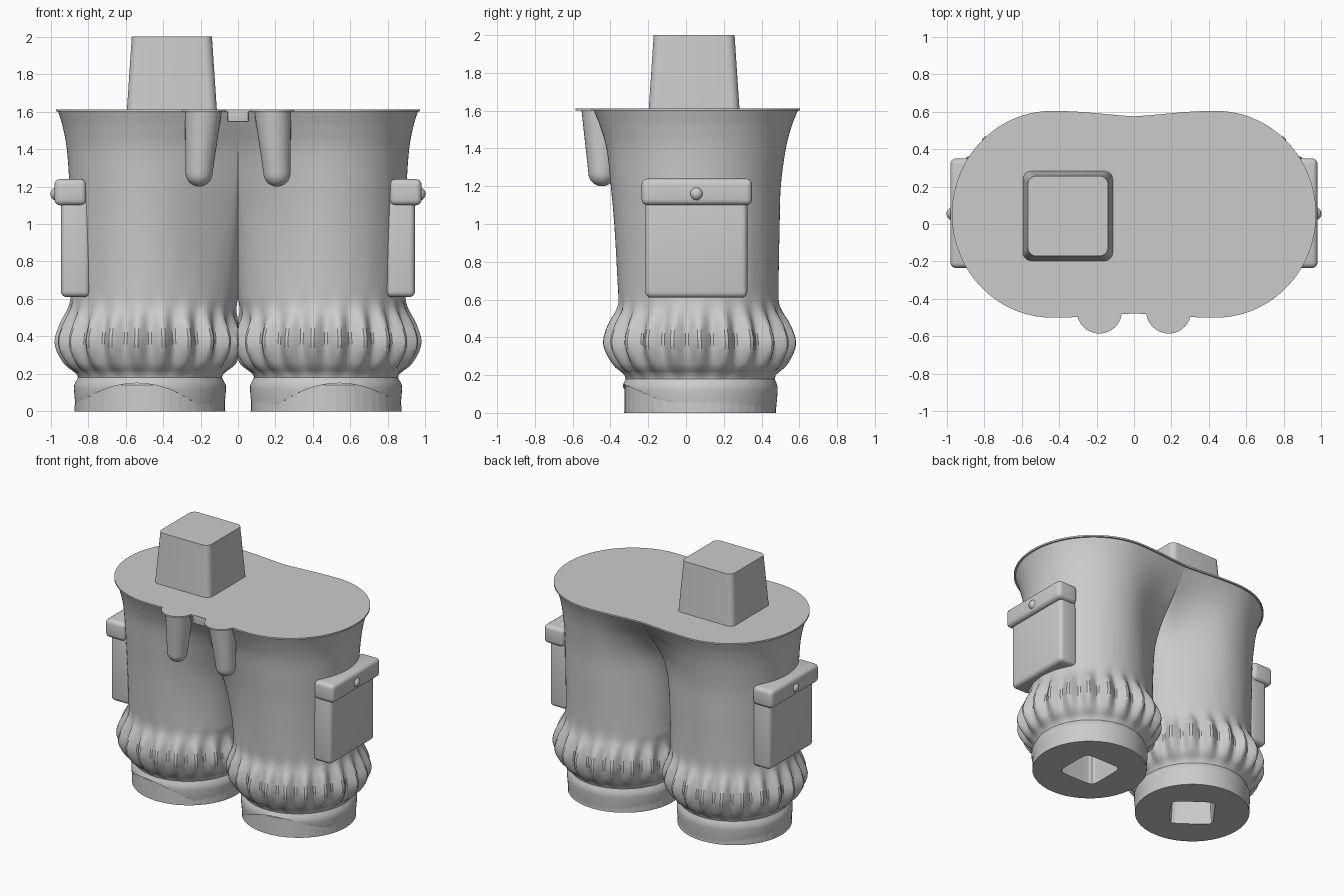
import bpy, bmesh, math
from mathutils import Vector

if "Cube" in bpy.data.objects:
    bpy.data.objects.remove(bpy.data.objects["Cube"])

GREY = bpy.data.materials.new("plain grey")
GREY.use_nodes = True
GREY.diffuse_color = (0.6, 0.6, 0.6, 1)
GREY.node_tree.nodes["Principled BSDF"].inputs["Base Color"].default_value = (0.6, 0.6, 0.6, 1)


def finish(bm, name, angle=35):
    bmesh.ops.recalc_face_normals(bm, faces=bm.faces)
    mesh = bpy.data.meshes.new(name)
    bm.to_mesh(mesh)
    bm.free()
    for p in mesh.polygons:
        p.use_smooth = True
    mesh.set_sharp_from_angle(angle=math.radians(angle))
    mesh.materials.append(GREY)
    ob = bpy.data.objects.new(name, mesh)
    bpy.context.scene.collection.objects.link(ob)
    return ob


def loft(name, rings, cap_start=True, cap_end=True, angle=35):
    bm = bmesh.new()
    loops = [[bm.verts.new(p) for p in ring] for ring in rings]
    n = len(loops[0])
    for a, b in zip(loops, loops[1:]):
        for i in range(n):
            j = (i + 1) % n
            bm.faces.new((a[i], a[j], b[j], b[i]))
    if cap_start:
        bm.faces.new(loops[0][::-1])
    if cap_end:
        bm.faces.new(loops[-1])
    return finish(bm, name, angle)


def box(name, lo, hi, bevel):
    bm = bmesh.new()
    bmesh.ops.create_cube(bm, size=1)
    lo, hi = Vector(lo), Vector(hi)
    for v in bm.verts:
        v.co = (lo + hi) / 2 + v.co * (hi - lo)
    bmesh.ops.bevel(bm, geom=bm.edges[:], offset=bevel, segments=4,
                    profile=0.5, affect='EDGES')
    return finish(bm, name)


def curve_at(table, z):
    """Smooth interpolation of table rows, keyed by their first value."""
    last = len(table) - 1
    k = next((i for i in range(last) if z <= table[i + 1][0]), last - 1)

    def slope(i, c):
        a, b = table[max(i - 1, 0)], table[min(i + 1, last)]
        return (b[c] - a[c]) / (b[0] - a[0])

    p, q = table[k], table[k + 1]
    h = q[0] - p[0]
    t = (z - p[0]) / h
    return [(2 * t**3 - 3 * t**2 + 1) * p[c] + (t**3 - 2 * t**2 + t) * h * slope(k, c)
            + (3 * t**2 - 2 * t**3) * q[c] + (t**3 - t**2) * h * slope(k + 1, c)
            for c in range(1, len(p))]


# height, centre x, x radius, y radius, centre y, ruffle, front web, back web
TROUSER = [
    (0.00, .47, .395, .400, .075, 0, 0, 0),
    (0.14, .47, .405, .410, .075, 0, 0, 0),
    (0.19, .47, .385, .395, .075, 0, 0, 0),
    (0.25, .47, .445, .450, .075, .012, 0, 0),
    (0.36, .47, .485, .490, .072, .026, 0, 0),
    (0.46, .47, .465, .470, .070, .022, 0, 0),
    (0.56, .47, .430, .430, .068, .005, .08, .08),
    (0.65, .47, .420, .425, .065, 0, .15, .10),
    (1.00, .47, .425, .438, .058, 0, .50, .25),
    (1.20, .47, .430, .450, .052, 0, .70, .45),
    (1.40, .462, .452, .475, .054, 0, .86, .75),
    (1.52, .448, .488, .508, .052, 0, .93, .89),
    (1.60, .435, .525, .540, .052, 0, .955, .94),
]
LOBES, POINTS = 22, 176


def section(z, side, grow=0):
    cx, rx, ry, cy, ruffle, front, back = curve_at(TROUSER, z)
    reach = min(max((z - 0.4) / 0.2, 0), 1)
    ring = []
    for i in range(POINTS):
        t = 2 * math.pi * (i + 0.5) / POINTS
        c, s = math.cos(t), math.sin(t)
        r = grow + ruffle * math.cos(LOBES * t)
        if c >= 0:
            x, y = cx + (rx + r) * c, (ry + r) * s
        else:
            # the inner side widens into the web between both legs
            web = max(back if s > 0 else front, 0)
            q = (1 - web) * abs(s) + web * (0.5 + 0.5 * math.cos(math.pi * c))
            inner = (rx + r) * (1 - reach) + max(cx, rx + r) * reach
            x = max(cx + inner * c, 0)
            y = math.copysign((ry + r) * (web + (1 - web) * q), s)
        ring.append(Vector((side * x, cy + y, z)))
    return ring


def circle(cx, cy, z, r, n=32):
    return [(cx + r * math.cos(2 * math.pi * i / n),
             cy + r * math.sin(2 * math.pi * i / n), z) for i in range(n)]


def socket_ring(cx, cy, z, half, turn, n):
    ring = []
    for i in range(n):
        a = 2 * math.pi * i / n
        c, s = math.cos(a - turn), math.sin(a - turn)
        r = half / (abs(c)**8 + abs(s)**8) ** 0.125
        ring.append((cx + r * math.cos(a), cy + r * math.sin(a), z))
    return ring


STEPS = 80
for side, label in ((1, "left"), (-1, "right")):
    # trouser leg with gathered cuff, its lower edge lifted over the toe
    rings = [section(1.6 * k / STEPS, side) for k in range(STEPS + 1)]
    for ring in rings:
        for p in ring:
            toe = 0.15 - 1.1 * (abs(p.x) - 0.54) ** 2
            if p.y < 0.07 and p.z < toe:
                p.z = toe
    loft(label + "_leg", rings, cap_start=False)

    # faceted foot with a square socket underneath
    n, fx, fy = 48, side * 0.47, 0.075
    turn = 0 if side > 0 else math.radians(-36)
    loft(label + "_foot", [
        circle(fx, fy, 0.16, 0.385, n), circle(fx, fy, 0.14, 0.4, n),
        circle(fx, fy, 0, 0.402, n),
        socket_ring(fx, fy, 0, 0.155, turn, n),
        socket_ring(fx, fy, 0.25, 0.14, turn, n)], cap_start=False, angle=6)

    # pocket, flap and button
    def sided(a, b):
        return sorted((side * a, side * b))
    xa, xb = sided(0.79, 0.945)
    box(label + "_pocket", (xa, -0.215, 0.61), (xb, 0.325, 1.15), 0.03)
    xa, xb = sided(0.81, 0.98)
    box(label + "_pocket_flap", (xa, -0.235, 1.10), (xb, 0.35, 1.24), 0.03)
    bm = bmesh.new()
    bmesh.ops.create_uvsphere(bm, u_segments=20, v_segments=12, radius=0.036)
    bmesh.ops.translate(bm, verts=bm.verts, vec=(side * 0.965, 0.055, 1.16))
    finish(bm, label + "_button")

    # hanging strap end, tapered with a rounded tip
    top, tip = Vector((0.185, -0.455, 1.6)), Vector((0.208, -0.445, 1.272))
    rings = []
    for k in range(7):
        p = top.lerp(tip, k / 6)
        rings.append(circle(side * p.x, p.y, p.z, 0.098 - 0.026 * k / 6))
    for k in range(1, 8):
        a = k * math.pi / 16
        rings.append(circle(side * tip.x, tip.y, tip.z - 0.072 * math.sin(a),
                            0.072 * math.cos(a)))
    loft(label + "_strap", rings)

    # thin waist rim and the lobe that covers the strap
    rim = section(1.6, side, 0.012)
    loft(label + "_waist_rim", [[p + Vector((0, 0, dz)) for p in rim] for dz in (0, 0.012)])
    loft(label + "_strap_cap", [circle(side * 0.185, -0.465, z, 0.12) for z in (1.6, 1.612)])

# small tab at the front of the waist
box("waist_tab", (-0.055, -0.475, 1.545), (0.055, -0.38, 1.61), 0.003)


# tapered joining peg with rounded corners
def peg_ring(z, half, r=0.045):
    return [(-0.353 + sx * (half - r) + r * math.cos(a), 0.043 + sy * (half - r) + r * math.sin(a), z)
            for q, (sx, sy) in enumerate(((1, 1), (-1, 1), (-1, -1), (1, -1)))
            for a in [(q + k / 6) * math.pi / 2 for k in range(7)]]


loft("waist_peg", [peg_ring(1.55, 0.244), peg_ring(2.0, 0.214)])
